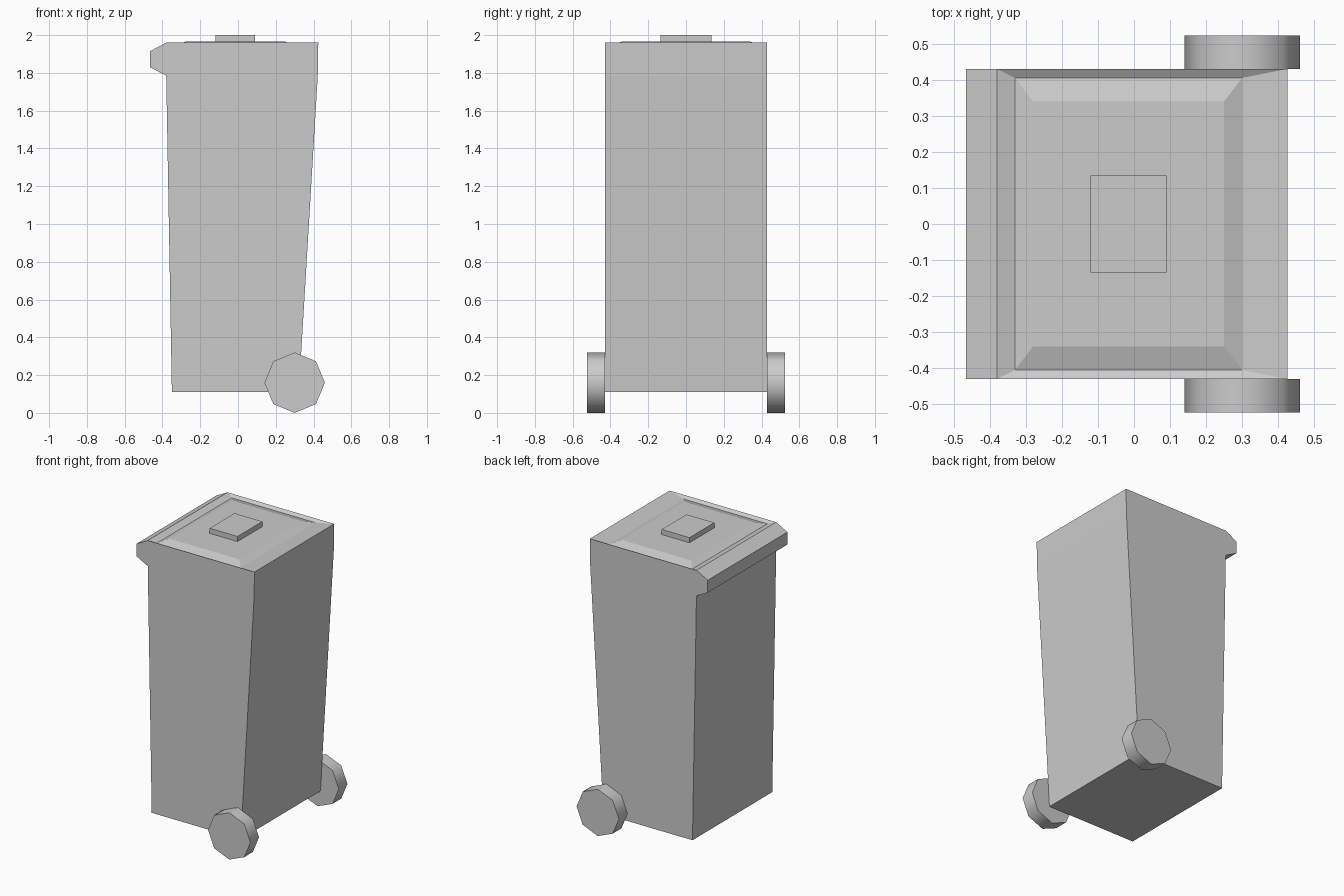
import bpy, bmesh, math
from mathutils import Vector

if "Cube" in bpy.data.objects:
    bpy.data.objects.remove(bpy.data.objects["Cube"])


def finish(name, bm):
    bmesh.ops.recalc_face_normals(bm, faces=bm.faces[:])
    mesh = bpy.data.meshes.new(name)
    bm.to_mesh(mesh)
    bm.free()
    ob = bpy.data.objects.new(name, mesh)
    bpy.context.collection.objects.link(ob)
    return ob


def inset_to(bm, face, x0, x1, y, z):
    # inset a top face, then place the inner loop exactly
    bmesh.ops.inset_region(bm, faces=[face], thickness=0.02)
    for v in face.verts:
        v.co = Vector((x1 if v.co.x > 0 else x0, y if v.co.y > 0 else -y, z))


# Bin body with lid lip: side profile extruded across y
HALF = 0.43
profile = [(-0.35, 0.11), (0.322, 0.11), (0.422, 1.78), (0.425, 1.96),
           (-0.38, 1.96), (-0.465, 1.915), (-0.465, 1.83), (-0.38, 1.785)]
bm = bmesh.new()
side = bm.faces.new([bm.verts.new((x, -HALF, z)) for x, z in profile])
ext = bmesh.ops.extrude_face_region(bm, geom=[side], use_keep_orig=True)
new_verts = [g for g in ext["geom"] if isinstance(g, bmesh.types.BMVert)]
bmesh.ops.translate(bm, verts=new_verts, vec=(0, 2 * HALF, 0))
bmesh.ops.recalc_face_normals(bm, faces=bm.faces[:])

# Lid top: shallow groove around a slightly raised panel
top = max(bm.faces, key=lambda f: f.calc_center_median().z)
inset_to(bm, top, -0.33, 0.30, 0.405, 1.945)
inset_to(bm, top, -0.28, 0.25, 0.34, 1.965)
finish("bin_body", bm)

# Raised plate on the lid
bm = bmesh.new()
bmesh.ops.create_cube(bm, size=1)
bmesh.ops.scale(bm, vec=(0.21, 0.268, 0.05), verts=bm.verts[:])
bmesh.ops.translate(bm, vec=(-0.015, 0, 1.975), verts=bm.verts[:])
finish("lid_plate", bm)

# Eight-sided wheels with smooth treads
for name, s in (("wheel_front", -1), ("wheel_back", 1)):
    bpy.ops.mesh.primitive_cylinder_add(
        vertices=8, radius=0.16, depth=0.093,
        location=(0.30, s * 0.4765, 0.163), rotation=(math.pi / 2, 0, 0))
    wheel = bpy.context.object
    wheel.name = name
    bpy.ops.object.shade_smooth_by_angle(angle=math.radians(50))
    wheel.location.z = 0.16
